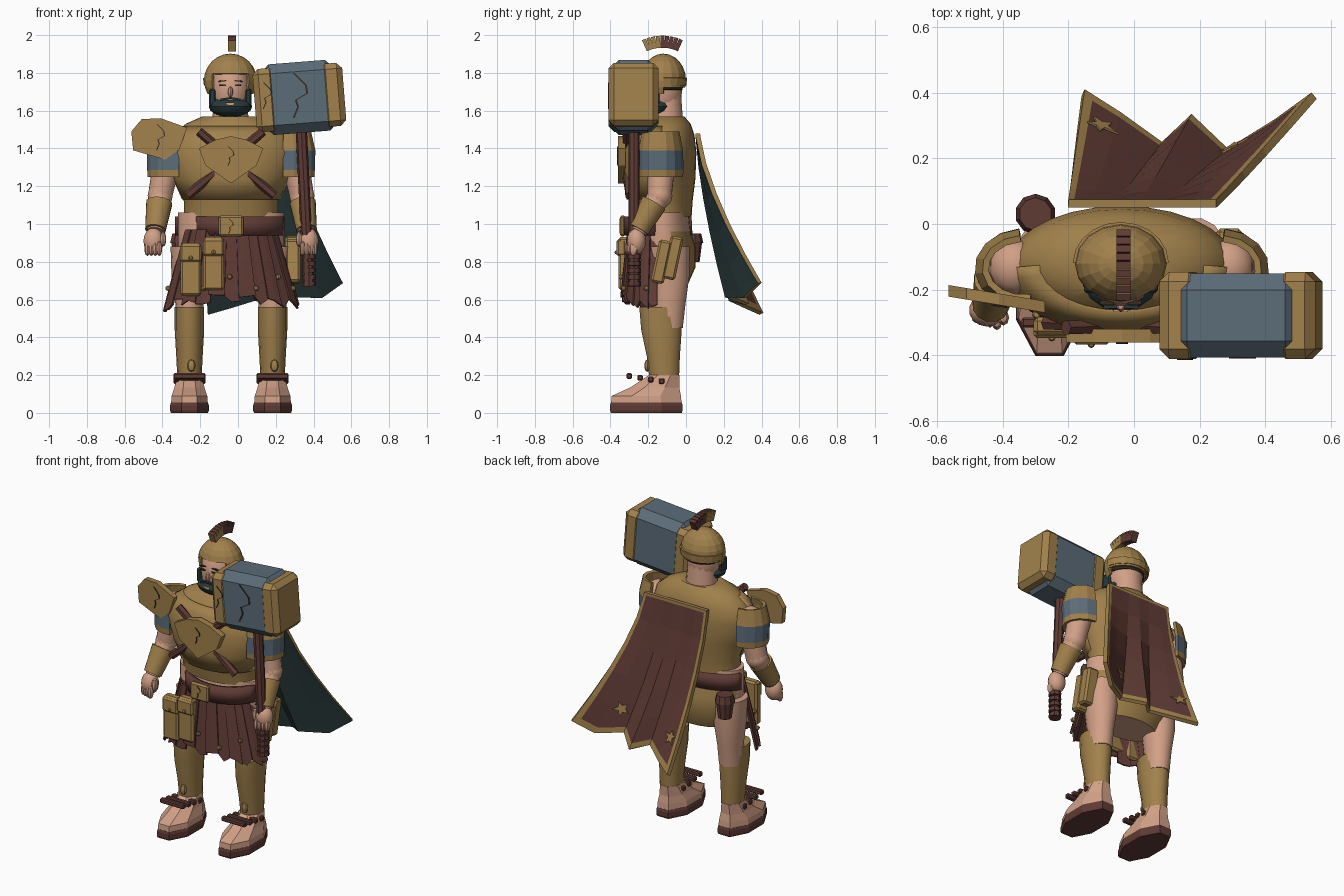
import bpy, bmesh, math, random
from mathutils import Vector, Matrix

random.seed(4)
cube = bpy.data.objects.get("Cube")
if cube:
    bpy.data.objects.remove(cube)
MX = -0.037  # body centre line


def material(name, r, g, b):
    m = bpy.data.materials.new(name)
    m.use_nodes = True
    m.diffuse_color = (r, g, b, 1)
    m.node_tree.nodes["Principled BSDF"].inputs["Base Color"].default_value = (r, g, b, 1)
    return m


gold = material("aged gold", 0.36, 0.22, 0.072)
skin = material("skin", 0.64, 0.35, 0.24)
maroon = material("maroon leather", 0.115, 0.043, 0.035)
blue = material("slate blue", 0.105, 0.15, 0.19)
green = material("dark green", 0.022, 0.04, 0.042)
dark = material("dark line", 0.04, 0.025, 0.016)


def finish(name, bm, mats, thick=0, smooth=True, fix=True):
    if fix:
        bmesh.ops.recalc_face_normals(bm, faces=bm.faces)
    me = bpy.data.meshes.new(name)
    bm.to_mesh(me)
    bm.free()
    ob = bpy.data.objects.new(name, me)
    bpy.context.collection.objects.link(ob)
    for m in mats if isinstance(mats, list) else [mats]:
        me.materials.append(m)
    if smooth:
        me.shade_smooth()
        me.set_sharp_from_angle(angle=math.radians(35))
    if thick:
        mod = ob.modifiers.new("thickness", "SOLIDIFY")
        mod.thickness = thick
    return ob


def loft(name, rings, mats, n=20, a0=0, a1=360, thick=0, smooth=True, rule=None):
    """Stacked ellipses (z, cx, cy, rx, ry); a partial arc becomes a thick shell."""
    bm = bmesh.new()
    full = a1 - a0 == 360
    cols = n if full else n + 1
    rows = []
    for z, cx, cy, rx, ry in rings:
        angles = [math.radians(a0 + (a1 - a0) * i / n) for i in range(cols)]
        rows.append([bm.verts.new((cx + rx * math.cos(a), cy + ry * math.sin(a), z)) for a in angles])
    for lo, hi in zip(rows, rows[1:]):
        for i in range(n):
            j = (i + 1) % cols
            bm.faces.new((lo[i], lo[j], hi[j], hi[i]))
    if full:
        bm.faces.new(rows[0][::-1])
        bm.faces.new(rows[-1])
    bmesh.ops.recalc_face_normals(bm, faces=bm.faces)
    if rule:
        for f in bm.faces:
            f.material_index = rule(f)
    return finish(name, bm, mats, thick, smooth)


def box(name, c, size, mat, rot=(0, 0, 0), bevel=0.0):
    bm = bmesh.new()
    bmesh.ops.create_cube(bm, matrix=Matrix.Diagonal((*size, 1)))
    if bevel:
        bmesh.ops.bevel(bm, geom=bm.edges[:], offset=bevel, segments=1, affect="EDGES")
    ob = finish(name, bm, mat, smooth=False)
    ob.location = c
    ob.rotation_euler = [math.radians(a) for a in rot]
    return ob


def ball(name, c, r, mat, seg=14):
    bm = bmesh.new()
    bmesh.ops.create_uvsphere(bm, u_segments=seg, v_segments=seg // 2 + 1, radius=1)
    bm.transform(Matrix.Translation(c) @ Matrix.Diagonal((*r, 1)))
    return finish(name, bm, mat)


def limb(name, a, b, r1, r2, mat, seg=12):
    a, b = Vector(a), Vector(b)
    d = b - a
    bm = bmesh.new()
    turn = d.to_track_quat("Z", "Y").to_matrix().to_4x4()
    bmesh.ops.create_cone(bm, cap_ends=True, segments=seg, radius1=r1, radius2=r2, depth=d.length,
                          matrix=Matrix.Translation((a + b) / 2) @ turn)
    return finish(name, bm, mat)


def plate(name, pts, y, mat, thick=0.03, slope=0.0):
    """Upright plate with an (x, z) outline, facing front."""
    bm = bmesh.new()
    f = bm.faces.new([bm.verts.new((x, y + slope * x, z)) for x, z in pts])
    back = bmesh.ops.extrude_face_region(bm, geom=[f])["geom"]
    bmesh.ops.translate(bm, vec=(0, thick, 0), verts=[v for v in back if isinstance(v, bmesh.types.BMVert)])
    bmesh.ops.triangulate(bm, faces=[f for f in bm.faces if len(f.verts) > 4])
    return finish(name, bm, mat, smooth=False)


def crack(name, cx, cz, size, y, slope=0.0, w=0.003):
    line = [(-.3, 1), (.25, .45), (.3, .1), (-.2, -.2), (-.1, -.5), (-.3, -1)]
    line = [(cx + size * x, cz + size * z) for x, z in line]
    pts = [(x - w, z) for x, z in line] + [(x + w, z) for x, z in reversed(line)]
    plate(name, pts, y, dark, 0.006, slope)


# Torso armour, breastplate and hips
loft("torso_armour", [(1.04, MX, -.12, .25, .15), (1.12, MX, -.125, .25, .16), (1.24, MX, -.13, .295, .18),
     (1.38, MX, -.125, .345, .18), (1.47, MX, -.12, .31, .165), (1.53, MX, -.115, .24, .14),
     (1.57, MX, -.11, .15, .1)], gold, 28)
loft("breastplate", [(1.13, MX, -.13, .26, .185), (1.24, MX, -.13, .308, .205), (1.38, MX, -.13, .358, .205),
     (1.47, MX, -.125, .32, .18), (1.52, MX, -.12, .25, .15)], gold, 16, 182, 358, .02)
loft("hips", [(.68, MX, -.11, .2, .12), (.77, MX, -.11, .265, .16), (.88, MX, -.115, .28, .165),
     (.96, MX, -.12, .28, .145), (1.06, MX, -.12, .28, .135)], [skin, gold], 24,
     rule=lambda f: int(f.normal.y > 0.45 and f.calc_center_median().z < 0.96))
loft("front_belt", [(.94, .0, -.135, .25, .195), (1.04, .0, -.135, .25, .195)], maroon, 14, 190, 350, .035)
loft("back_belt", [(.94, MX, -.12, .3, .155), (1.04, MX, -.12, .3, .15)], maroon, 8, 85, 170, .03)
box("belt_buckle", (MX, -.335, .99), (.13, .03, .11), gold, bevel=.01)
crack("buckle_crack", MX, .99, .04, -.353)

# Chest emblem over crossed rods
for s in (-1, 1):
    limb("crossed_rod", (MX + s * .23, -.3, 1.15), (MX - s * .17, -.315, 1.49), .024, .024, maroon, 6)
half = [(.085, 1.445), (.17, 1.4), (.135, 1.31)]
plate("chest_emblem", [(MX, 1.465)] + [(MX + x, z) for x, z in half] + [(MX, 1.215)]
      + [(MX - x, z) for x, z in reversed(half)], -.36, gold, .04)
crack("emblem_crack", MX, 1.36, .05, -.365)

# Skirt of ragged leather strips, front half only
bm = bmesh.new()
strips = 13
for i in range(strips):
    grow = 1 + 0.04 * (i % 2)
    top, low = [], []
    for k in range(3):
        a = math.radians(188 + 164 * (i + k * 0.55) / strips)
        drop = .535 + .06 * math.sin(-a) + random.uniform(-.02, .04)
        top.append(bm.verts.new((MX + .25 * grow * math.cos(a), -.13 + .175 * grow * math.sin(a), .97)))
        low.append(bm.verts.new((MX + .365 * grow * math.cos(a), -.13 + .21 * grow * math.sin(a), drop)))
    for k in range(2):
        bm.faces.new((top[k], low[k], low[k + 1], top[k + 1]))
finish("leather_skirt", bm, maroon, .012, False)
for i in range(7):
    a = math.radians(200 + 23 * i)
    ball("skirt_stud", (MX + .355 * math.cos(a), -.13 + .215 * math.sin(a), .66 + .06 * (i % 2)),
         (.014,) * 3, gold, 8)

# Pouches
for x, y, z, h in ((-.13, -.33, .79, .28), (-.25, -.31, .76, .28)):
    box("front_pouch", (x, y, z), (.11, .055, h), gold, bevel=.012)
    box("pouch_flap", (x, y - .012, z + .085), (.112, .05, .09), gold, bevel=.01)
    ball("pouch_stud", (x, y - .036, z + .06), (.012,) * 3, gold, 8)
for y, z in ((-.13, .8), (-.07, .82)):
    box("side_pouch", (.29, y, z), (.08, .07, .23), gold, (-12, 0, 0), .012)
limb("round_pouch", (-.3, .03, .8), (-.3, .03, .9), .042, .055, maroon, 10)
limb("round_pouch_lid", (-.3, .03, .9), (-.3, .03, .95), .062, .05, maroon, 10)

# Arms and legs, mirrored about the centre line
for s in (-1, 1):
    side = "left_" if s > 0 else "right_"

    def at(off, y, z):
        return (MX + s * off, y, z)

    elbow, wrist = at(.375, -.14, 1.15), at(.4, -.25, .96)
    ball(side + "shoulder", at(.325, -.13, 1.4), (.078, .085, .07), skin)
    limb(side + "upper_arm", at(.325, -.125, 1.4), elbow, .078, .066, skin)
    ball(side + "elbow", elbow, (.068,) * 3, skin)
    limb(side + "forearm", elbow, wrist, .064, .045, skin)
    limb(side + "bracer", at(.38, -.17, 1.11), at(.4, -.25, .97), .071, .056, gold)
    ball(side + "palm", at(.41, -.262, .91), (.055, .05, .07), skin)
    for k in range(4):
        ball(side + "finger", at(.38 + .021 * k, -.3 + .007 * k, .87), (.016, .024, .04), skin, 8)
    ball(side + "thumb", at(.36, -.285, .92), (.018, .025, .04), skin, 8)

    cx = MX + s * .3
    lo, hi = (-100, 85) if s > 0 else (95, 280)
    loft(side + "sleeve", [(1.25, cx, -.135, .142, .12), (1.285, cx, -.135, .145, .122),
         (1.39, cx, -.135, .148, .12), (1.49, cx, -.135, .125, .1)], [gold, blue], 8, lo, hi, .02, False,
         rule=lambda f: int(1.285 < f.calc_center_median().z < 1.39))

    lx = MX + s * .22
    loft(side + "thigh", [(.45, lx, -.1, .07, .085), (.58, lx, -.09, .075, .09), (.72, lx, -.085, .095, .105),
         (.88, lx, -.09, .1, .11)], skin, 14)
    loft(side + "greave", [(.18, lx, -.115, .064, .08), (.3, lx, -.12, .07, .09), (.44, lx, -.13, .078, .11),
         (.56, lx, -.135, .078, .115)], gold, 14)
    loft(side + "foot", [(.045, lx, -.21, .106, .203), (.09, lx, -.21, .102, .198), (.135, lx, -.165, .086, .14),
         (.2, lx, -.115, .07, .088)], skin, 8, 22.5, 382.5, smooth=False)
    loft(side + "sole", [(0, lx, -.21, .106, .203), (.012, lx, -.21, .111, .208), (.04, lx, -.21, .111, .208),
         (.055, lx, -.21, .106, .203)], maroon, 8, 22.5, 382.5, smooth=False)
    for k in range(4):
        box(side + "ankle_bar", (lx, -.3 + .057 * k, .195 - .009 * k), (.17, .03, .03), maroon, bevel=.006)
    ball(side + "shin_stud", (lx + .01, -.205, .25), (.022, .016, .033), gold, 8)

# Right pauldron plate
outline = [(-.565, 1.49), (-.51, 1.555), (-.41, 1.56), (-.27, 1.51), (-.31, 1.395), (-.385, 1.34), (-.555, 1.39)]
plate("pauldron", outline, -.315, gold, .035, -.167)
crack("pauldron_crack", -.41, 1.46, .07, -.32, -.167)

# Head, face and beard
HX = -.04
loft("neck", [(1.5, HX, -.1, .1, .09), (1.7, HX, -.11, .085, .085)], skin, 14)
ball("head", (HX, -.135, 1.71), (.105, .115, .16), skin, 18)
ball("beard", (HX, -.165, 1.622), (.118, .1, .056), green, 14)
ball("nose", (HX, -.25, 1.7), (.014, .018, .028), skin, 8)
box("lips", (HX, -.264, 1.637), (.045, .008, .012), skin)
for s in (-1, 1):
    box("eye", (HX + s * .04, -.242, 1.735), (.034, .012, .008), dark)
    box("eyebrow", (HX + s * .042, -.238, 1.757), (.042, .014, .006), dark, (0, s * 6, 0))
    box("moustache", (HX + s * .025, -.25, 1.663), (.055, .015, .01), green, (0, s * 10, 0))
    box("sideburn", (HX + s * .095, -.175, 1.67), (.035, .07, .09), green, bevel=.008)
loft("hair", [(1.71, HX, -.12, .112, .102), (1.75, HX, -.12, .115, .105)], dark, 14, 0, 180, .01)

# Helmet with an open face, and its floating crest
bm = bmesh.new()
bmesh.ops.create_uvsphere(bm, u_segments=16, v_segments=12, radius=1)
bm.transform(Matrix.Translation((HX, -.12, 1.76)) @ Matrix.Diagonal((.14, .12, .142, 1)))


def open_part(c):
    return c.z < 1.69 or (c.z < 1.74 and c.y > -.14) or (c.y < -.17 and c.z < 1.81 and abs(c.x - HX) < .1)


gone = [f for f in bm.faces if open_part(f.calc_center_median())]
bmesh.ops.delete(bm, geom=gone, context="FACES")
finish("helmet", bm, gold, .014, False)
loft("helmet_band", [(1.735, HX, -.12, .129, .11), (1.775, HX, -.12, .134, .114)], gold, 10, 0, 180, .012, False)
for i in range(9):
    a = math.radians(-24 + 6 * i)
    seg = box("crest_segment", (HX + .008, -.125 + .21 * math.sin(a), 1.765 + .2 * math.cos(a)),
              (.042, .021, .064), [maroon, gold], (-math.degrees(a), 0, 0))
    for p in seg.data.polygons:
        p.material_index = int(i < 4 and p.normal.z < 0.5)

# War hammer held in the left hand
tilt = math.radians(-4.5)
for name, off, size, mat, bev in (("hammer_block", 0, (.4, .255, .375), blue, .05),
                                  ("hammer_cap_inner", -.178, (.12, .265, .335), gold, .03),
                                  ("hammer_cap_outer", .178, (.12, .265, .335), gold, .03)):
    box(name, (.325 + off * math.cos(tilt), -.278, 1.67 - off * math.sin(tilt)), size, mat, (0, -4.5, 0), bev)
crack("hammer_crack", .33, 1.68, .12, -.409, 0, .005)
crack("cap_crack", .155, 1.68, .07, -.414)
limb("hammer_shaft", (.375, -.275, .68), (.335, -.275, 1.5), .03, .03, maroon, 8)
for k in range(5):
    limb("grip_wrap", (.376, -.275, .67 + .036 * k), (.375, -.275, .695 + .036 * k), .037, .037, maroon, 8)

# Cape: straight top edge falling in a curve to a folded, flared hem
hem = [(-.15, .41, .53), (-.04, .34, .56), (.085, .25, .6), (.175, .335, .58), (.285, .23, .62),
       (.43, .32, .61), (.54, .4, .69)]


def cape_point(u, v):
    k = min(int(u * 6), 5)
    low = Vector(hem[k]).lerp(Vector(hem[k + 1]), u * 6 - k)
    top = Vector((-.2 + .45 * u, .075, 1.48))
    p = top.lerp(low, v)
    p.y = top.y + (low.y - top.y) * v ** 1.45
    p.x = top.x + (low.x - top.x) * v ** 1.4
    return p


bm = bmesh.new()
us = [0, .04] + [k / 6 for k in range(1, 6)] + [.96, 1]
vs = [0, .02, .2, .4, .6, .8, .96, 1]
grid = [[bm.verts.new(cape_point(u, v)) for u in us] for v in vs]
for r in range(len(vs) - 1):
    for c in range(len(us) - 1):
        f = bm.faces.new((grid[r][c], grid[r][c + 1], grid[r + 1][c + 1], grid[r + 1][c]))
        f.material_index = int(c in (0, len(us) - 2) or r in (0, len(vs) - 2))
cape = finish("cape", bm, [maroon, gold, green, green], .025, False, fix=False)
cape.modifiers[0].material_offset = 2

# Torn gold stars on the cape
for u, v in ((.1, .82), (.75, .82)):
    p = cape_point(u, v)
    du, dv = cape_point(u + .02, v) - p, cape_point(u, v + .02) - p
    n = du.cross(dv).normalized()
    du.normalize()
    up = n.cross(du)
    bm = bmesh.new()
    ring = []
    for k in range(10):
        r = (.052, .022)[k % 2] * random.uniform(.8, 1.2)
        a = math.pi * k / 5
        ring.append(bm.verts.new(p + n * .01 + du * r * math.cos(a) + up * r * math.sin(a)))
    bm.faces.new(ring)
    finish("cape_star", bm, gold, .006, False)
